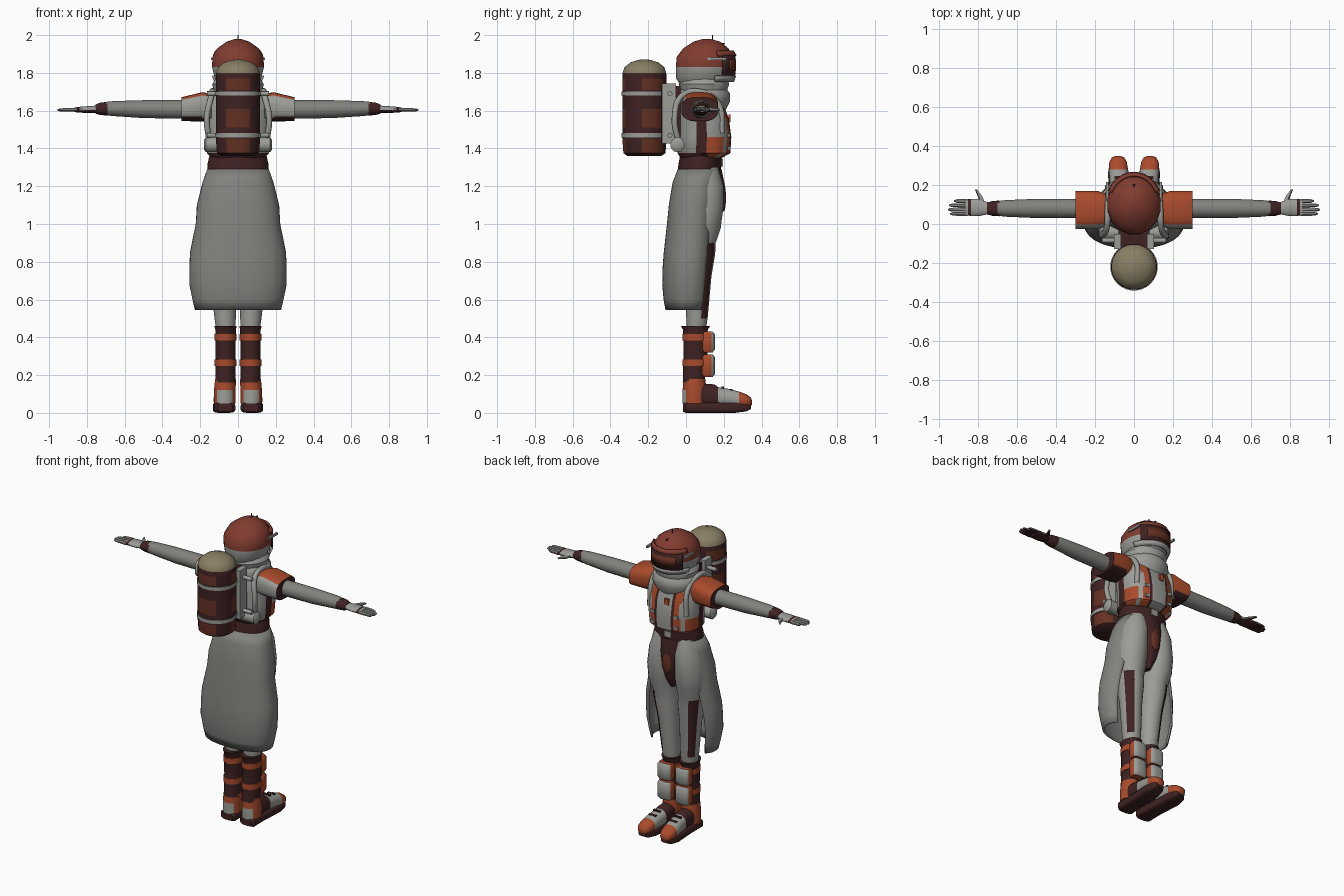
import bpy, bmesh, math
from mathutils import Matrix, Vector

cube = bpy.data.objects.get("Cube")
if cube:
    bpy.data.objects.remove(cube, do_unlink=True)

COLOURS = {
    "coat_grey": (.22, .225, .205), "light_grey": (.33, .33, .31),
    "orange": (.40, .07, .025), "helmet_red": (.22, .045, .03),
    "maroon": (.05, .016, .016), "rust": (.13, .03, .016), "tan": (.25, .21, .13)}
NAMES = list(COLOURS)
COAT, LIGHT, ORANGE, RED, MAROON, RUST, TAN = range(len(NAMES))
materials = []
for label, rgb in COLOURS.items():
    mat = bpy.data.materials.new(label)
    mat.use_nodes = True
    mat.diffuse_color = (*rgb, 1)
    shader = mat.node_tree.nodes["Principled BSDF"]
    shader.inputs["Base Color"].default_value = (*rgb, 1)
    shader.inputs["Roughness"].default_value = .8
    materials.append(mat)
parts = []


def finish(name, bm, colour, mirror=False, thick=0):
    """Colour is one material index or a rule of face centre and normal."""
    bmesh.ops.recalc_face_normals(bm, faces=bm.faces)
    bm.normal_update()
    for f in bm.faces:
        f.material_index = colour(f.calc_center_median(), f.normal) if callable(colour) else colour
    mesh = bpy.data.meshes.new(name)
    bm.to_mesh(mesh)
    bm.free()
    for mat in materials:
        mesh.materials.append(mat)
    ob = bpy.data.objects.new(name, mesh)
    bpy.context.scene.collection.objects.link(ob)
    if thick:
        mod = ob.modifiers.new("thickness", "SOLIDIFY")
        mod.thickness, mod.offset = thick, 0
    if mirror:
        ob.modifiers.new("mirror", "MIRROR").use_mirror_merge = False
    parts.append(ob)
    return ob


def loft(name, rings, colour, axis="Z", n=20, p=2, mid=None, mirror=False, thick=0):
    """Skin superellipse rings (t, u, v, ru, rv[, half angle]) along an axis."""
    bm = bmesh.new()
    closed = mid is None
    rows = []
    for t, u, v, ru, rv, *half in rings:
        row = []
        for i in range(n):
            if closed:
                a = math.tau * (i + .5) / n
            else:
                a = math.radians(mid + half[0] * (2 * i / (n - 1) - 1))
            c, s = math.cos(a), math.sin(a)
            x = u + ru * math.copysign(abs(c) ** (2 / p), c)
            y = v + rv * math.copysign(abs(s) ** (2 / p), s)
            row.append(bm.verts.new({"Z": (x, y, t), "X": (t, x, y), "Y": (x, t, y)}[axis]))
        rows.append(row)
    for low, high in zip(rows, rows[1:]):
        for i in range(n if closed else n - 1):
            j = (i + 1) % n
            bm.faces.new((low[i], low[j], high[j], high[i]))
    if closed:
        bm.faces.new(rows[0])
        bm.faces.new(rows[-1])
    return finish(name, bm, colour, mirror, thick)


def box(name, centre, size, colour, mirror=False):
    bm = bmesh.new()
    bmesh.ops.create_cube(bm, size=1, matrix=Matrix.Translation(centre) @ Matrix.Diagonal((*size, 1)))
    return finish(name, bm, colour, mirror)


def ball(name, centre, radii, colour, mirror=False):
    bm = bmesh.new()
    bmesh.ops.create_uvsphere(bm, u_segments=16, v_segments=10, radius=1,
                              matrix=Matrix.Translation(centre) @ Matrix.Diagonal((*radii, 1)))
    return finish(name, bm, colour, mirror)


# Helmet with visor, brim and aerial
loft("helmet", [(1.74, 0, .09, .10, .125), (1.77, 0, .095, .125, .15), (1.83, 0, .1, .14, .157),
                (1.885, 0, .1, .138, .152), (1.93, 0, .105, .112, .122),
                (1.965, 0, .11, .062, .072), (1.98, 0, .11, .015, .02)],
     lambda c, n: RED if c.z > 1.82 else LIGHT, n=16)
loft("visor_frame", [(z, 0, .1, .143, .155, 52) for z in (1.785, 1.895)], MAROON, mid=90, thick=.012)
loft("visor", [(z, 0, .1, .149, .161, 36) for z in (1.81, 1.87)], RUST, mid=90, thick=.01)
loft("visor_brim", [(1.89, 0, .1, .142, .163, 65), (1.915, 0, .1, .128, .148, 65)], RED, mid=90, thick=.012)
loft("helmet_chin", [(1.755, 0, .1, .128, .15, 70), (1.785, 0, .1, .142, .16, 70)], LIGHT, mid=90, thick=.012)
box("visor_bracket", (.137, .165, 1.875), (.012, .10, .014), LIGHT, True)
loft("aerial", [(z, 0, .14, .003, .003) for z in (1.96, 2)], MAROON, n=6)
box("helmet_crest", (0, .175, 1.954), (.008, .06, .01), MAROON)

# Wrapped scarf in two folds
loft("scarf", [(1.60, 0, .10, .12, .11), (1.65, 0, .095, .15, .14), (1.69, 0, .095, .147, .14),
               (1.71, 0, .095, .13, .125), (1.74, 0, .095, .138, .135), (1.78, 0, .1, .112, .12)], LIGHT, n=24)


# Vest with coloured front panels
def vest_rule(c, n):
    x = abs(c.x)
    if c.y > .11:
        if .05 < x < .062:
            return MAROON
        if .062 < x < .105 or (x > .13 and c.z < 1.46):
            return ORANGE
        return LIGHT
    return MAROON if c.y > .05 or c.z < 1.38 else LIGHT


loft("vest", [(1.35, 0, .08, .14, .11), (1.375, 0, .095, .165, .14), (1.46, 0, .1, .17, .14),
              (1.56, 0, .095, .175, .132), (1.65, 0, .08, .165, .11), (1.71, 0, .08, .11, .09)],
     vest_rule, n=64, p=2.4)
box("chest_badge", (-.02, .23, 1.56), (.03, .012, .04), ORANGE)
for z in (1.40, 1.47):
    box("vest_clasp", (.085, .228, z), (.03, .01, .02), LIGHT, True)

# Belt and buckle
loft("belt", [(1.28, 0, .07, .162, .115), (1.32, 0, .075, .162, .115), (1.37, 0, .08, .15, .11)], MAROON, n=28)
box("buckle", (0, .188, 1.325), (.05, .015, .04), LIGHT)

# Shoulder pads, sleeves and cuffs
loft("shoulder_pad", [(.14, .07, 1.62, .085, .07), (.19, .073, 1.62, .098, .078), (.30, .073, 1.608, .098, .063)],
     lambda c, n: MAROON if n.x > .8 or c.z < 1.565 else LIGHT if c.y < .0 else ORANGE,
     axis="X", p=2.8, n=28, mirror=True)
loft("sleeve", [(.26, .08, 1.607, .05, .05), (.50, .08, 1.608, .05, .048), (.66, .08, 1.611, .043, .04),
                (.70, .08, 1.611, .038, .036)], COAT, axis="X", mirror=True)
loft("cuff", [(.69, .08, 1.61, .041, .037), (.73, .08, 1.61, .038, .033), (.755, .08, 1.608, .03, .024)],
     MAROON, axis="X", mirror=True)


# Gloved hands
def glove_rule(c, n):
    return MAROON if n.z < -.35 or .835 < c.x < .855 else LIGHT


loft("palm", [(.74, .08, 1.608, .028, .02), (.795, .085, 1.606, .045, .018), (.838, .085, 1.605, .044, .016),
              (.853, .085, 1.605, .043, .015), (.865, .085, 1.605, .041, .012)],
     glove_rule, axis="X", n=16, mirror=True)
for i, tip in enumerate((.945, .955, .95, .925)):
    y = .052 + .022 * i
    loft("finger", [(.855, y, 1.605, .012, .011), (tip - .015, y, 1.604, .01, .009), (tip, y, 1.604, .004, .004)],
         glove_rule, axis="X", n=8, mirror=True)
loft("thumb", [(.09, .775, 1.605, .018, .014), (.14, .79, 1.605, .013, .011), (.178, .812, 1.605, .006, .006)],
     glove_rule, axis="Y", n=8, mirror=True)


# Back tank with domed cap and bands
def tank_rule(c, n):
    if c.z > 1.8:
        return TAN
    a = math.atan2(c.x, -c.y - .215)
    in_panel = any(lo < c.z < hi for lo, hi in ((1.37, 1.45), (1.51, 1.61), (1.71, 1.77)))
    return RUST if in_panel and math.cos(a * 3) > -.15 else MAROON


profile = [(1.36, .09), (1.375, .112), (1.45, .118), (1.51, .118), (1.61, .118), (1.71, .118), (1.77, .118),
           (1.80, .116), (1.83, .106), (1.855, .075), (1.868, .035), (1.872, .01)]
loft("tank", [(z, 0, -.22, r, r) for z, r in profile], tank_rule, n=28)
for z in (1.47, 1.69):
    loft("tank_band", [(z + d, 0, -.22, .122, .122) for d in (-.011, .011)], LIGHT, n=28)
    loft("frame_rod", [(x, -.085, z, .013, .013) for x in (-.165, .165)], LIGHT, axis="X", n=10)
box("pack_frame", (0, -.08, 1.58), (.16, .10, .30), MAROON)
box("frame_rail", (.085, -.09, 1.585), (.035, .075, .32), LIGHT, True)
loft("bed_roll", [(-.18, -.045, 1.42, .025, .025), (-.17, -.045, 1.42, .038, .04),
                  (.17, -.045, 1.42, .038, .04), (.18, -.045, 1.42, .025, .025)], LIGHT, axis="X", n=14)

# Pack straps over the shoulders
for side, label in ((1, "left"), (-1, "right")):
    curve = bpy.data.curves.new(label + "_strap", "CURVE")
    curve.dimensions = "3D"
    curve.bevel_depth, curve.bevel_resolution, curve.resolution_u = .016, 2, 6
    path = [Vector(v) for v in ((.15, -.04, 1.43), (.165, -.06, 1.56), (.14, -.02, 1.68),
                                (.135, .08, 1.70), (.13, .17, 1.64), (.135, .19, 1.48))]
    spline = curve.splines.new("BEZIER")
    spline.bezier_points.add(len(path) - 1)
    for point, co in zip(spline.bezier_points, path):
        point.co = (co.x * side, co.y, co.z)
        point.handle_left_type = point.handle_right_type = "AUTO"
    curve.materials.append(materials[LIGHT])
    strap = bpy.data.objects.new(label + "_strap", curve)
    bpy.context.scene.collection.objects.link(strap)

# Long coat tail, open down the front
loft("coat_tail", [(1.29, 0, .07, .157, .108, 155), (1.22, 0, .055, .182, .12, 147), (1.1, 0, .04, .212, .125, 138),
                   (1.0, 0, .03, .218, .125, 134), (.85, 0, .02, .248, .132, 130), (.77, 0, .015, .252, .133, 128),
                   (.68, 0, .012, .252, .132, 126), (.6, 0, .012, .235, .125, 124), (.545, 0, .012, .222, .115, 122)],
     COAT, mid=-90, n=40, p=2.3, thick=.012)


# Trousers with dark outer patches
def trouser_rule(c, n):
    a = math.degrees(math.atan2(n.y, n.x))
    return MAROON if .5 < c.z < .9 and 18 < a < 72 else LIGHT


loft("trouser_leg", [(1.30, .075, .075, .075, .095), (1.2, .088, .085, .092, .115), (1.08, .098, .085, .1, .113),
                     (.98, .1, .08, .095, .105), (.9, .092, .07, .083, .088), (.84, .088, .07, .08, .085),
                     (.72, .08, .065, .068, .07), (.5, .068, .058, .057, .057), (.44, .066, .055, .05, .05)],
     trouser_rule, n=24, mirror=True)
loft("crotch_panel", [(1.29, 0, .075, .085, .114), (1.2, 0, .085, .075, .122), (1.1, 0, .085, .06, .12),
                      (1.02, 0, .08, .04, .105), (.96, 0, .08, .018, .07)], MAROON, n=24, p=3)
ball("crotch_patch", (0, .198, 1.14), (.032, .014, .075), RUST)

# Boot shafts, bands and shin guards
loft("boot_shaft", [(.16, .066, .04, .054, .058), (.30, .066, .05, .054, .064), (.44, .066, .05, .055, .066),
                    (.46, .066, .05, .06, .078)], MAROON, mirror=True)
for z in (.265, .40):
    loft("boot_band", [(z + d, .066, .05, .059, .07) for d in (-.018, .018)], ORANGE, mirror=True)
for lo, hi in ((.19, .31), (.32, .43)):
    loft("shin_guard", [(lo, .066, .115, .042, .026), (lo + .015, .066, .115, .05, .038),
                        (hi - .015, .066, .115, .05, .038), (hi, .066, .115, .042, .026)],
         lambda c, n: LIGHT if c.y > .13 else ORANGE, p=3, n=24, mirror=True)

# Boot feet
loft("ankle", [(.05, .07, .045, .058, .064), (.12, .07, .045, .058, .064), (.18, .066, .045, .056, .058)],
     lambda c, n: LIGHT if n.y < -.6 and c.z < .12 else ORANGE, mirror=True)
loft("foot", [(.05, .07, .09, .05, .065), (.15, .07, .092, .047, .06), (.17, .072, .085, .049, .052),
              (.23, .076, .08, .05, .047), (.28, .08, .07, .05, .044), (.32, .082, .063, .045, .036),
              (.342, .082, .058, .032, .025), (.35, .082, .055, .012, .01)],
     lambda c, n: MAROON if c.y < .16 else LIGHT if c.y < .28 else ORANGE, axis="Y", p=2.3, mirror=True)
for y, z in ((.195, .134), (.24, .122)):
    box("lace", (.076, y, z), (.05, .014, .01), MAROON, True)
loft("sole", [(-.015, .07, .028, .04, .022), (0, .07, .028, .056, .028), (.10, .072, .028, .052, .028),
              (.26, .08, .028, .054, .028), (.32, .082, .03, .042, .022), (.343, .082, .034, .025, .014)],
     MAROON, axis="Y", p=4, mirror=True)

# Smooth shading with sharp edges kept
bpy.ops.object.select_all(action="DESELECT")
for ob in parts:
    ob.select_set(True)
bpy.context.view_layer.objects.active = parts[0]
bpy.ops.object.shade_smooth_by_angle(angle=math.radians(40))
